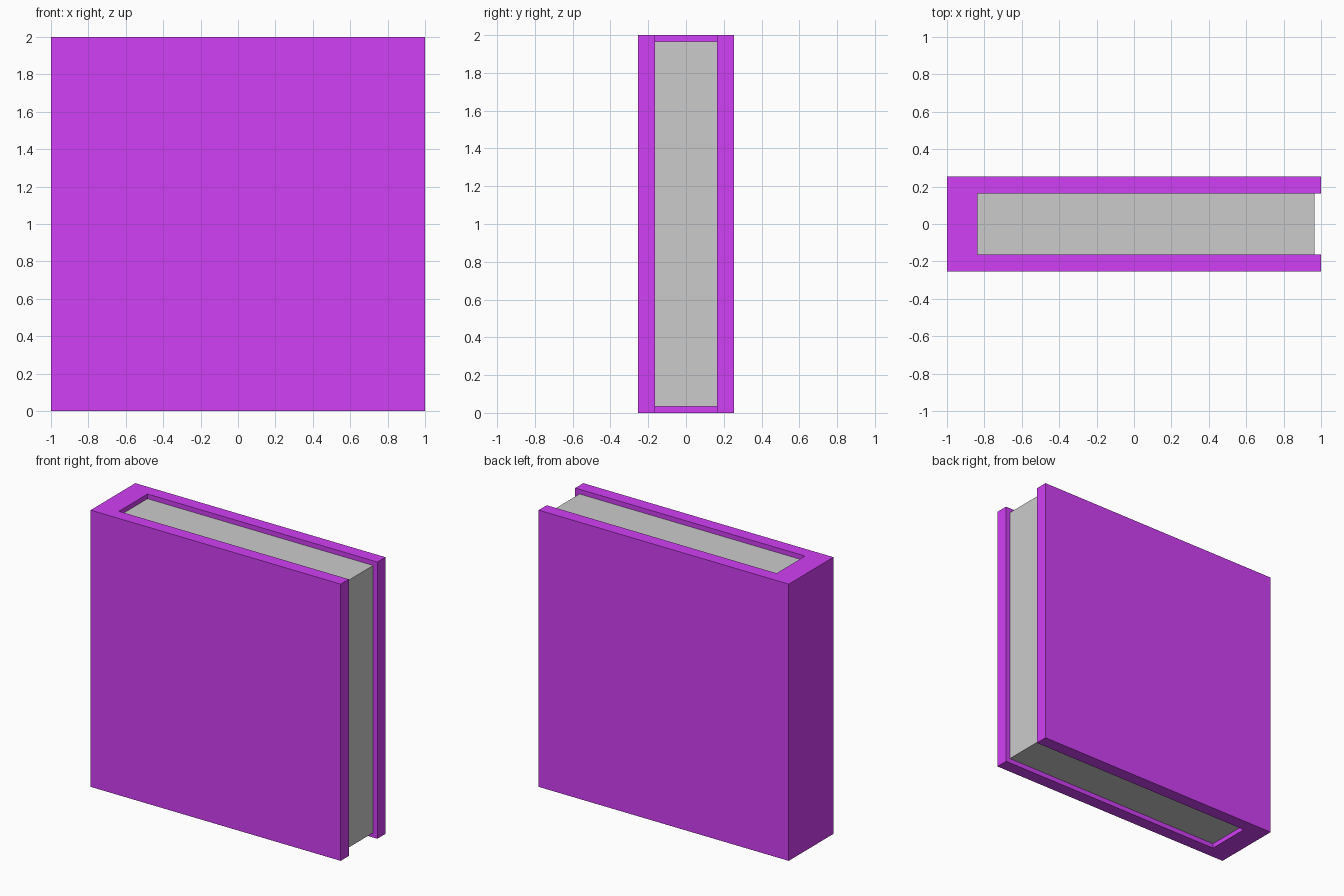
import bpy
import bmesh

if "Cube" in bpy.data.objects:
    bpy.data.objects.remove(bpy.data.objects["Cube"])

HALF_THICK = 0.255   # outer half thickness of the book
PAGE_HALF = 0.163    # half thickness of the page block
SPINE_X = -0.838     # inner face of the spine
HEIGHT = 2.0


def extrude_profile(name, points, z0, z1):
    """Extrude a counter-clockwise XY outline from z0 to z1."""
    bm = bmesh.new()
    face = bm.faces.new([bm.verts.new((x, y, z0)) for x, y in points])
    result = bmesh.ops.extrude_face_region(bm, geom=[face], use_keep_orig=True)
    top = [v for v in result["geom"] if isinstance(v, bmesh.types.BMVert)]
    bmesh.ops.translate(bm, verts=top, vec=(0, 0, z1 - z0))
    bmesh.ops.recalc_face_normals(bm, faces=bm.faces)
    mesh = bpy.data.meshes.new(name)
    bm.to_mesh(mesh)
    bm.free()
    obj = bpy.data.objects.new(name, mesh)
    bpy.context.collection.objects.link(obj)
    return obj


# Cover: U-shaped outline with two boards joined by a thick spine
lower = [(SPINE_X, -PAGE_HALF), (1, -PAGE_HALF), (1, -HALF_THICK), (-1, -HALF_THICK)]
upper = [(x, -y) for x, y in reversed(lower)]
cover = extrude_profile("cover", (lower + upper)[::-1], 0, HEIGHT)
purple = bpy.data.materials.new("purple_cover")
purple.diffuse_color = (0.64, 0.05, 0.91, 1)
purple.use_nodes = True
purple.node_tree.nodes["Principled BSDF"].inputs["Base Color"].default_value = purple.diffuse_color
cover.data.materials.append(purple)

# Page block: inset from the top, bottom and fore edge
extrude_profile("pages", [(SPINE_X, -PAGE_HALF), (0.966, -PAGE_HALF),
                          (0.966, PAGE_HALF), (SPINE_X, PAGE_HALF)],
                0.034, HEIGHT - 0.034)
